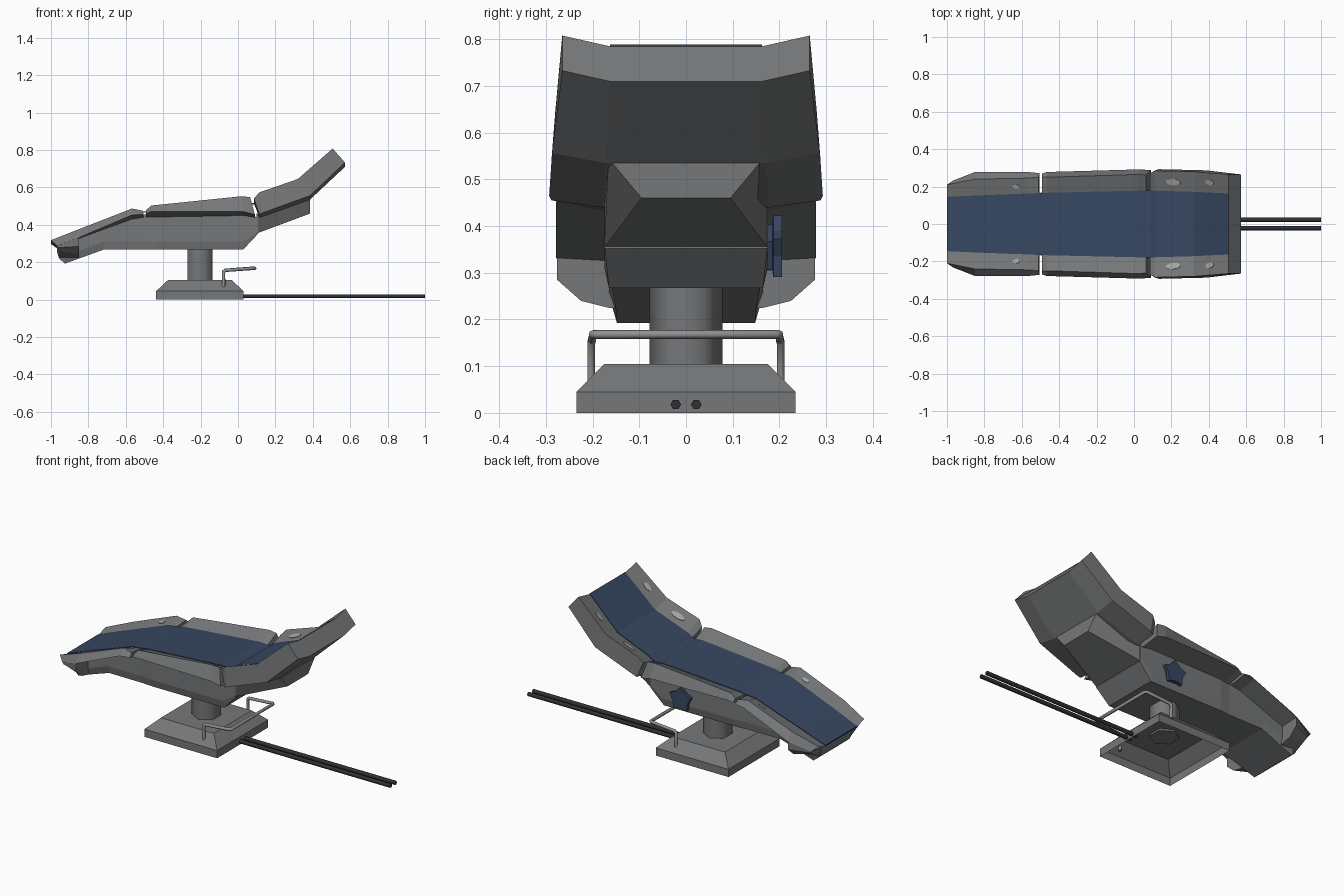
import bpy, bmesh, math
from mathutils import Vector, Matrix

if "Cube" in bpy.data.objects:
    bpy.data.objects.remove(bpy.data.objects["Cube"])


def material(name, rgb):
    m = bpy.data.materials.new(name)
    m.diffuse_color = (*rgb, 1)
    m.use_nodes = True
    m.node_tree.nodes["Principled BSDF"].inputs["Base Color"].default_value = m.diffuse_color
    return m


GREY = material("grey shell", (0.18, 0.185, 0.19))
BLUE = material("blue upholstery", (0.038, 0.064, 0.122))
DARK = material("dark rail", (0.03, 0.03, 0.032))
STEEL = material("light steel", (0.28, 0.28, 0.28))
PALE = material("pale spots", (0.38, 0.38, 0.38))


def finish(name, bm, mat):
    bmesh.ops.recalc_face_normals(bm, faces=bm.faces)
    me = bpy.data.meshes.new(name)
    bm.to_mesh(me)
    bm.free()
    ob = bpy.data.objects.new(name, me)
    ob.data.materials.append(mat)
    bpy.context.collection.objects.link(ob)
    return ob


def loft(name, halves, mat):
    """Skin mirrored half sections, each listed from top to bottom at y > 0."""
    bm = bmesh.new()
    rings = []
    for half in halves:
        full = list(half) + [(x, -y, z) for x, y, z in reversed(half)]
        rings.append([bm.verts.new(p) for p in full])
    n = len(rings[0])
    for a, b in zip(rings, rings[1:]):
        for i in range(n):
            j = (i + 1) % n
            bm.faces.new((a[i], a[j], b[j], b[i]))
    bm.faces.new(rings[0])
    bm.faces.new(rings[-1])
    return finish(name, bm, mat)


def prism(name, rings, mat, bottom=True):
    """Stack closed loops of points."""
    bm = bmesh.new()
    vs = [[bm.verts.new(p) for p in r] for r in rings]
    n = len(vs[0])
    for a, b in zip(vs, vs[1:]):
        for i in range(n):
            bm.faces.new((a[i], a[(i + 1) % n], b[(i + 1) % n], b[i]))
    if bottom:
        bm.faces.new(vs[0])
    bm.faces.new(vs[-1])
    return finish(name, bm, mat)


# Tray-shaped sections: top x, centre z, ridge z, lower x, bottom z, outer z,
# centre half width, ridge half width, outer half width
LEG = [(-1.0, .298, .318, -.968, .275, .288, .145, .21, .232),
       (-.85, .355, .377, -.85, .325, .332, .152, .24, .278),
       (-.567, .46, .487, -.567, .43, .452, .163, .245, .278),
       (-.51, .468, .476, -.505, .44, .456, .165, .25, .272)]
SEAT = [(-.492, .468, .477, -.492, .44, .46, .165, .25, .27),
        (-.465, .476, .503, -.465, .44, .47, .167, .25, .278),
        (.02, .513, .553, .03, .45, .47, .178, .265, .292),
        (.065, .51, .548, .09, .44, .455, .178, .262, .288)]
BACK = [(.085, .513, .54, .115, .44, .455, .178, .27, .288),
        (.113, .532, .573, .135, .445, .465, .178, .285, .293),
        (.32, .613, .645, .385, .535, .556, .172, .28, .287),
        (.506, .785, .808, .572, .71, .733, .163, .265, .265)]


def tray(name, stations):
    return loft(name, [[(xt, yc, zc), (xt, yr, zr), (xb, yo, zo), (xb, yc, zb)]
                       for xt, zc, zr, xb, zb, zo, yc, yr, yo in stations], GREY)


leg_rest = tray("leg_rest", LEG)
seat = tray("seat", SEAT)
backrest = tray("backrest", BACK)

# Continuous blue padding along the middle of all three trays
loft("padding", [[(s[0], s[6], s[1] + .004), (s[0], s[6], s[1] - .003)]
                 for s in LEG + SEAT + BACK], BLUE)

# Under body: x, top z, mid z, bottom z, half width, bottom half width
BODY = [(-.968, .283, .27, .255, .145, .14),
        (-.957, .29, .26, .22, .15, .14),
        (-.925, .305, .235, .193, .16, .148),
        (-.85, .335, .26, .22, .165, .15),
        (-.72, .385, .31, .267, .166, .158),
        (-.50, .455, .31, .267, .167, .16),
        (-.43, .46, .31, .267, .175, .165),
        (.027, .46, .31, .267, .175, .165),
        (.107, .44, .365, .352, .175, .174)]
loft("under_body", [[(x, w, zt), (x, w, zm), (x, wb, zb)]
                    for x, zt, zm, zb, w, wb in BODY], GREY)

# Wide foot block and the housing behind the backrest
loft("foot_block", [
    [(-.968, .228, .288), (-.965, .226, .278), (-.96, .205, .262), (-.955, .145, .225)],
    [(-.85, .276, .335), (-.85, .276, .285), (-.85, .225, .24), (-.85, .165, .225)]], GREY)
loft("back_housing", [
    [(.10, .175, .46), (.10, .175, .354)],
    [(.385, .166, .545), (.385, .095, .46)]], GREY)


# Hollow stepped base
def rect(x0, x1, y, z):
    return [(x0, -y, z), (x1, -y, z), (x1, y, z), (x0, y, z)]


prism("base", [rect(-.438, .03, .235, 0), rect(-.438, .03, .235, .045),
               rect(-.374, -.034, .175, .105)], GREY, bottom=False)

# Six-sided column
hexagon = [(-.203 + .078 * math.sin(i * math.pi / 3), .078 * math.cos(i * math.pi / 3))
           for i in range(6)]
column = prism("column", [[(x, y, z) for x, y in hexagon] for z in (.095, .29)], GREY)
bpy.context.view_layer.objects.active = column
column.select_set(True)
bpy.ops.object.shade_smooth_by_angle(angle=math.radians(65))

# Lobed adjusting knob on the +y side
def star(y, r1, r2):
    return [(-.105 + r * math.sin(i * math.pi / 5), y, .35 + r * math.cos(i * math.pi / 5))
            for i in range(10) for r in [r1 if i % 2 == 0 else r2]]


prism("knob", [star(.165, .05, .045), star(.185, .055, .04),
               star(.187, .073, .05), star(.206, .073, .05)], BLUE)


# Rods: the U-shaped step bar and the two floor rails
def rod(name, pts, radius, mat):
    cu = bpy.data.curves.new(name, 'CURVE')
    cu.dimensions = '3D'
    cu.bevel_depth = radius
    cu.bevel_resolution = 1
    cu.use_fill_caps = True
    sp = cu.splines.new('POLY')
    sp.points.add(len(pts) - 1)
    for p, co in zip(sp.points, pts):
        p.co = (*co, 1)
    ob = bpy.data.objects.new(name, cu)
    cu.materials.append(mat)
    bpy.context.collection.objects.link(ob)
    bpy.ops.object.select_all(action='DESELECT')
    bpy.context.view_layer.objects.active = ob
    ob.select_set(True)
    bpy.ops.object.convert(target='MESH')


half = [(-.077, .203, .06), (-.077, .203, .15), (-.067, .201, .157),
        (.082, .2, .168), (.09, .192, .168)]
rod("step_bar", half + [(x, -y, z) for x, y, z in reversed(half)], .0095, STEEL)
for side, label in ((1, "left"), (-1, "right")):
    rod("floor_rail_" + label, [(.0, side * .022, .018), (1.0, side * .022, .018)], .0115, DARK)

# Pale flat spots on the raised edges
bpy.context.view_layer.update()
for ob, x, y, rx, ry in ((backrest, .21, .225, .042, .018), (backrest, .405, .222, .03, .015),
                         (leg_rest, -.63, .2, .021, .012)):
    for s in (1, -1):
        hit, loc, nor, _ = ob.ray_cast(Vector((x, s * y, 2)), Vector((0, 0, -1)))
        if not hit:
            continue
        bm = bmesh.new()
        bmesh.ops.create_cone(bm, cap_ends=True, segments=12, radius1=1, radius2=1, depth=.006)
        rot = Vector((0, 0, 1)).rotation_difference(nor).to_matrix().to_4x4()
        bm.transform(Matrix.Translation(loc) @ rot @ Matrix.Diagonal((rx, ry, 1, 1)))
        finish("edge_spot", bm, PALE)
